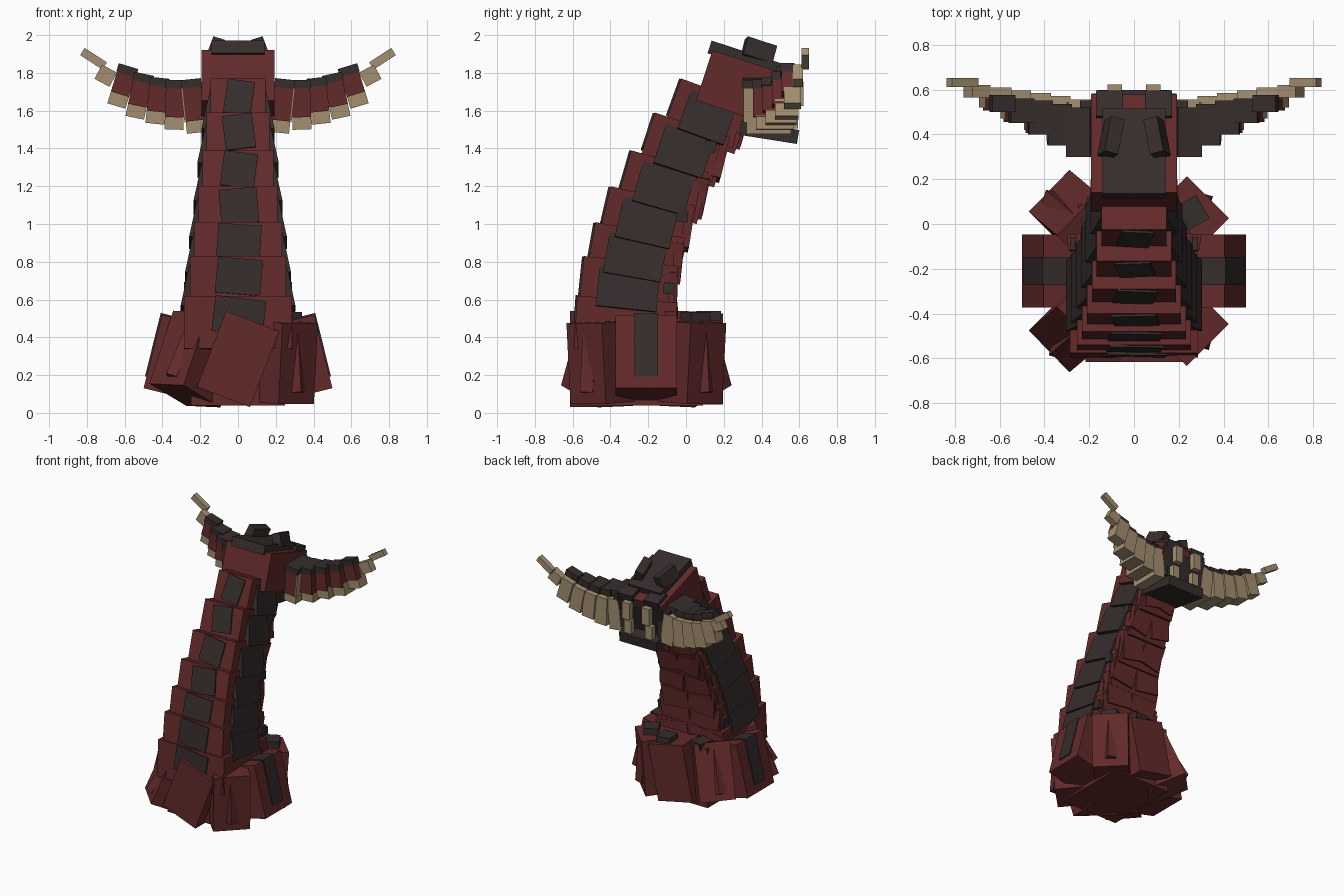
import bpy
from math import radians
from mathutils import Matrix, Vector

if "Cube" in bpy.data.objects:
    bpy.data.objects.remove(bpy.data.objects["Cube"])


def material(name, rgb):
    m = bpy.data.materials.new(name)
    m.diffuse_color = (*rgb, 1)
    m.use_nodes = True
    m.node_tree.nodes["Principled BSDF"].inputs["Base Color"].default_value = m.diffuse_color
    return m


RED = material("dark red hide", (0.125, 0.023, 0.023))
DARK = material("charcoal plate", (0.036, 0.026, 0.025))
TAN = material("bone tan", (0.365, 0.275, 0.16))


def rot(axis, deg):
    return Matrix.Rotation(radians(deg), 4, axis)


def box(name, frame, centre, size, mat, turn=Matrix()):
    """Box of a given size, placed at a centre inside a local frame."""
    h = [s / 2 for s in size]
    m = frame @ Matrix.Translation(centre) @ turn
    corners = [m @ Vector((x * h[0], y * h[1], z * h[2]))
               for z in (-1, 1) for y in (-1, 1) for x in (-1, 1)]
    faces = [(0, 2, 3, 1), (4, 5, 7, 6), (0, 1, 5, 4),
             (2, 6, 7, 3), (0, 4, 6, 2), (1, 3, 7, 5)]
    me = bpy.data.meshes.new(name)
    me.from_pydata(corners, [], faces)
    me.materials.append(mat)
    ob = bpy.data.objects.new(name, me)
    bpy.context.collection.objects.link(ob)
    return ob


# Base: ring of leaning slabs around a core
base = Matrix.Translation((0, -0.21, 0))
box("base_core", base, (0, 0, 0.27), (0.50, 0.60, 0.46), RED)
for a in range(0, 360, 45):
    ring = base @ rot('Z', a)
    if a in (0, 180):
        # Side slabs with a dark stripe
        slab = ring @ Matrix.Translation((0.33, 0, 0.295)) @ rot('Y', -14)
        box("base_side_slab", slab, (-0.03, 0, 0), (0.31, 0.325, 0.40), RED)
        box("base_side_stripe", slab, (0.125, 0, 0.035), (0.016, 0.125, 0.345), DARK)
        box("base_side_cap", slab, (0.06, 0, 0.2), (0.14, 0.125, 0.016), DARK)
    elif a in (90, 270):
        # Front and rear slabs, rolled sideways
        box("base_end_slab", ring, (0.295, 0, 0.285), (0.22, 0.30, 0.43), RED,
            rot('X', -21 if a == 270 else 12))
    elif a in (135, 225):
        # Left corners flare out at the bottom
        s = 1 if a == 135 else -1
        slab = (Matrix.Translation((-0.02, 0, 0)) @ ring
                @ Matrix.Translation((0.505, 0, 0.155)) @ rot('Y', -23) @ rot('X', s * 2))
        box("base_corner_slab", slab, (-0.15, 0, 0.205), (0.30, 0.26, 0.42), RED)
        box("base_corner_rib", slab, (-0.022, 0.02, 0.2), (0.06, 0.06, 0.32), RED,
            rot('Y', -6) @ rot('Z', 30))
    else:
        # Right corners stand nearly upright
        slab = ring @ Matrix.Translation((0.465, 0, 0.465)) @ rot('Y', 4)
        box("base_corner_slab", slab, (-0.13, 0, -0.205), (0.26, 0.265, 0.43), RED)
        box("base_corner_rib", slab, (-0.025, 0.0, -0.2), (0.07, 0.07, 0.32), RED,
            rot('Y', -8) @ rot('Z', 30))

# Dark scales lying on the rear of the base
for x, y, z, r in ((0.26, 0.05, 0.51, 30), (-0.17, 0.05, 0.51, -15), (0.08, 0.12, 0.515, 5)):
    box("base_scale", Matrix(), (x, y, z), (0.11, 0.12, 0.05), DARK, rot('Z', r))

# Body: stacked tapering blocks, each hung from its upper front edge
# (front y, top z, lean, half width, depth, front plate width, plate roll)
segments = [(-0.575, 0.62, 4, 0.285, 0.53, 0.27, 7),
            (-0.54, 0.83, 6, 0.255, 0.50, 0.24, 5),
            (-0.48, 1.01, 10, 0.232, 0.48, 0.23, 4),
            (-0.40, 1.20, 13, 0.21, 0.46, 0.20, -5),
            (-0.29, 1.39, 16, 0.187, 0.44, 0.18, 7),
            (-0.165, 1.59, 18, 0.167, 0.42, 0.16, -7),
            (-0.025, 1.77, 20, 0.145, 0.40, 0.145, 8)]
for i, (y, z, lean, w, d, pw, roll) in enumerate(segments):
    frame = Matrix.Translation((0, y, z)) @ rot('X', -lean)
    box("body_block", frame, (0, d / 2, -0.14), (2 * w, d, 0.28), RED)
    box("front_plate", frame, (0.005, 0.02, -0.108), (pw, 0.06, 0.19), DARK, rot('Y', roll))
    for s in (-1, 1):
        # Back flaps
        box("back_flap", frame, (s * w * 0.5, d - 0.025, -0.13), (w * 0.95, 0.07, 0.22),
            RED, rot('Y', s * roll * 1.5) @ rot('X', 4))
        if i:
            # Flank plates, flared at the lower edge
            box("flank_plate", frame, (s * (w + 0.001), d / 2, -0.15),
                (0.05, d * 0.645, 0.22), DARK, rot('Y', -s * 12))
            box("flank_rear_plate", frame, (s * (w - 0.012), d * 0.8, -0.16),
                (0.04, d * 0.26, 0.2), RED, rot('X', s * 6))

# Small dark scales along the rear corners of the body
for x, y, z in ((0.25, -0.09, 0.66), (-0.25, -0.09, 0.66), (0.2, -0.02, 1.04), (0.15, 0.13, 1.41)):
    box("back_scale", Matrix(), (x, y, z), (0.07, 0.06, 0.06), DARK, rot('X', -6))

# Head: leaning block looking to the rear
head = Matrix.Translation((0, 0.14, 1.92)) @ rot('X', -18)
box("head_block", head, (0, 0.23, -0.14), (0.385, 0.46, 0.28), RED)
box("crown_plate", head, (0, 0.18, 0.012), (0.28, 0.40, 0.07), DARK)
box("face_panel", head, (0, 0.455, -0.16), (0.26, 0.04, 0.22), DARK)
box("lower_jaw", Matrix(), (0, 0.44, 1.485), (0.32, 0.31, 0.075), DARK, rot('X', -9))
box("throat", Matrix(), (0, 0.36, 1.56), (0.30, 0.26, 0.16), RED, rot('X', -9))
for s in (-1, 1):
    box("crown_prong", head, (s * 0.11, 0.41, 0.0), (0.12, 0.12, 0.06), DARK)
    box("brow_ridge", head, (s * 0.103, 0.235, 0.07), (0.065, 0.165, 0.10), DARK,
        rot('Z', s * 10) @ rot('Y', -s * 20))
    box("cheek_plate", head, (s * 0.16, 0.46, -0.13), (0.06, 0.03, 0.2), DARK)
    box("upper_fang", Matrix(), (s * 0.085, 0.60, 1.69), (0.065, 0.045, 0.13), TAN)
    box("lower_fang", Matrix(), (s * 0.09, 0.57, 1.555), (0.06, 0.045, 0.10), TAN)

# Mandibles: curved arms of layered blocks, mirrored
# (x, top z, bottom z, roll, front y, back y)
arm = [(0.235, 1.765, 1.482, -6, 0.30, 0.55),
       (0.335, 1.76, 1.50, 2, 0.35, 0.565),
       (0.428, 1.772, 1.53, 6, 0.40, 0.58),
       (0.522, 1.795, 1.56, 12, 0.45, 0.59),
       (0.612, 1.838, 1.62, 17, 0.50, 0.605)]
for s in (-1, 1):
    for i, (x, top, bot, roll, y0, y1) in enumerate(arm):
        h = top - bot
        frame = Matrix.Translation((s * x, 0, (top + bot) / 2)) @ rot('Y', -s * roll)
        ym, dy = (y0 + y1) / 2, y1 - y0
        box("mandible_top", frame, (0, ym - 0.015, h / 2 - 0.02), (0.108, dy - 0.03, 0.045), DARK)
        box("mandible_middle", frame, (0, ym - 0.017, 0.015), (0.1, dy - 0.045, h - 0.1), RED)
        box("mandible_edge", frame, (0, ym + 0.005, -h / 2 + 0.045), (0.1, dy - 0.03, 0.09), TAN)
        box("mandible_inner", frame, (0, y1 - 0.02, -0.025), (0.1, 0.05, h - 0.05), TAN)
        if i == 0:
            # Thin bone rim on the outer side of the first block
            box("mandible_rim", frame, (s * 0.053, ym, 0.01), (0.008, dy - 0.01, 0.18), TAN)
    box("mandible_hook", Matrix(), (s * 0.70, 0.592, 1.785), (0.09, 0.055, 0.085), TAN,
        rot('Y', -s * 28))
    box("mandible_tip", Matrix(), (s * 0.765, 0.632, 1.875), (0.14, 0.04, 0.045), TAN,
        rot('Y', -s * 33))
    box("mandible_joint", Matrix(), (s * 0.19, 0.45, 1.63), (0.1, 0.2, 0.22), DARK)
